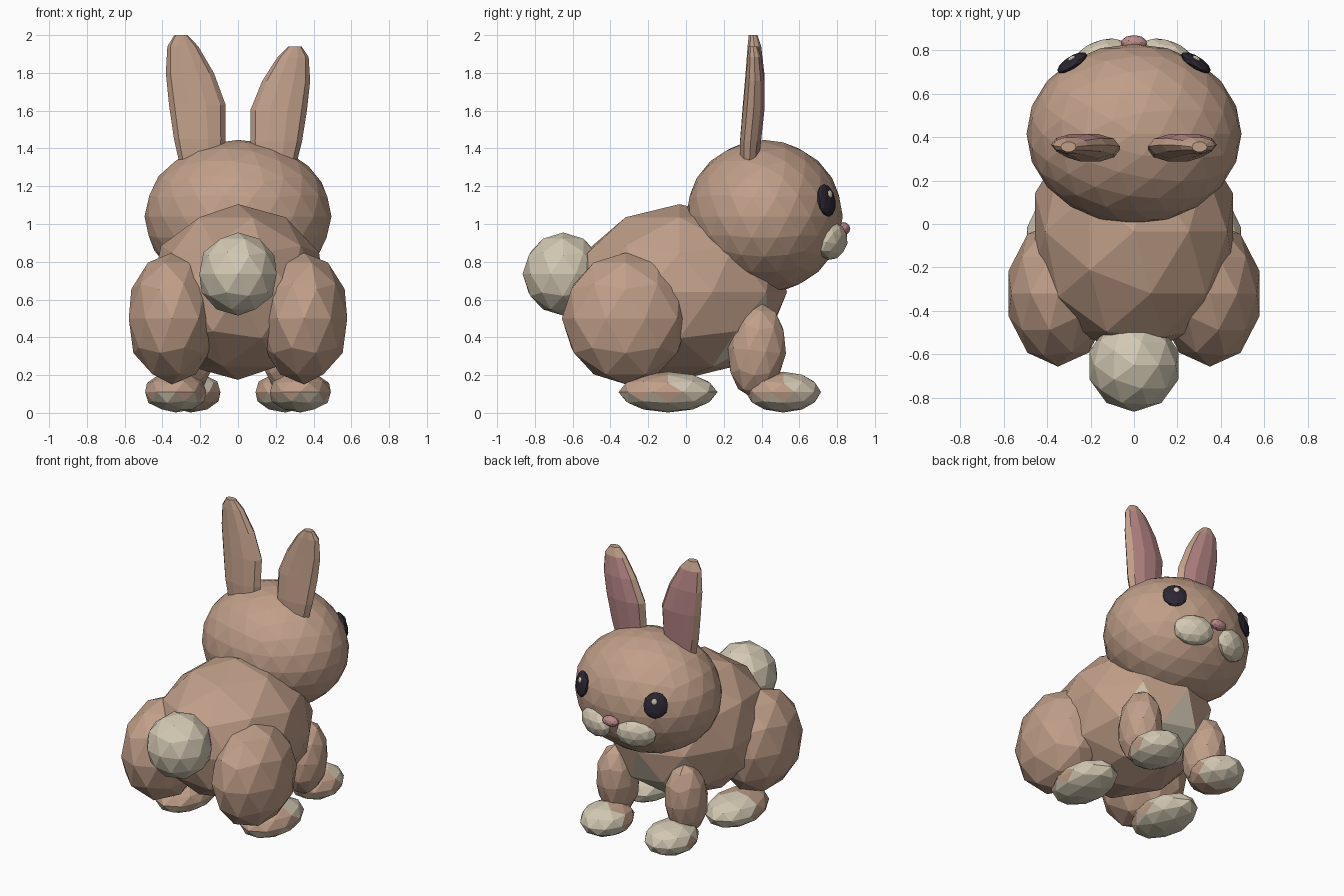
import bpy, bmesh, math
from mathutils import Matrix, Vector

if "Cube" in bpy.data.objects:
    bpy.data.objects.remove(bpy.data.objects["Cube"])


def material(name, rgb):
    m = bpy.data.materials.new(name)
    m.diffuse_color = (*rgb, 1)
    m.use_nodes = True
    m.node_tree.nodes["Principled BSDF"].inputs["Base Color"].default_value = m.diffuse_color
    return m


BROWN = material("brown_fur", (0.53, 0.345, 0.25))
CREAM = material("cream_fur", (0.65, 0.58, 0.45))
PINK = material("pink_skin", (0.50, 0.25, 0.25))
DARK = material("dark_eye", (0.025, 0.02, 0.033))


def finish(bm, name, mats, rule=None):
    """Turn a bmesh into a flat-shaded object; rule picks the second colour."""
    bmesh.ops.recalc_face_normals(bm, faces=bm.faces)
    bm.normal_update()
    for f in bm.faces:
        f.smooth = False
        if rule and rule(f.calc_center_median(), f.normal):
            f.material_index = 1
    me = bpy.data.meshes.new(name)
    bm.to_mesh(me)
    bm.free()
    for m in mats:
        me.materials.append(m)
    ob = bpy.data.objects.new(name, me)
    bpy.context.collection.objects.link(ob)
    return ob


def ball(name, centre, radii, mats, detail=2, rot=None, side=1, rule=None):
    """Low-poly ellipsoid; side = -1 mirrors it across x."""
    bm = bmesh.new()
    bmesh.ops.create_icosphere(bm, subdivisions=detail, radius=1)
    m = Matrix.Translation(centre) @ (rot or Matrix()) @ Matrix.Diagonal((*radii, 1))
    bm.transform(Matrix.Diagonal((side, 1, 1, 1)) @ m)
    return finish(bm, name, mats, rule)


# Body with pale chest faces, head, tail and nose
ball("body", (0, -0.035, 0.64), (0.48, 0.57, 0.465), [BROWN, CREAM],
     rule=lambda c, n: c.y > 0.25 and 0.32 < c.z < 0.5)
ball("head", (0, 0.415, 1.04), (0.495, 0.415, 0.405), [BROWN], detail=3)
ball("tail", (0, -0.65, 0.735), (0.215, 0.215, 0.22), [CREAM])
ball("nose", (0, 0.835, 0.975), (0.06, 0.035, 0.035), [PINK])


def foot_rule(cy):
    # Cream toes and soles, brown heel
    return lambda c, n: c.y > cy + 0.03 or n.z < -0.35


# Ear rings: height, x centre, x radius, y centre, y radius
EAR = [(1.30, 0.190, 0.115, 0.335, 0.050),
       (1.45, 0.202, 0.137, 0.342, 0.058),
       (1.63, 0.215, 0.150, 0.358, 0.060),
       (1.80, 0.255, 0.127, 0.365, 0.052),
       (1.94, 0.292, 0.082, 0.362, 0.038),
       (2.00, 0.302, 0.035, 0.355, 0.024)]


def ear(name, side, stretch):
    bm = bmesh.new()
    n = 10
    rings = []
    for z, cx, rx, cy, ry in EAR:
        z = 1.3 + (z - 1.3) * stretch
        rings.append([bm.verts.new((side * (cx + rx * math.cos(2 * math.pi * i / n)),
                                    cy + ry * math.sin(2 * math.pi * i / n), z))
                      for i in range(n)])
    for a, b in zip(rings, rings[1:]):
        for i in range(n):
            j = (i + 1) % n
            bm.faces.new((a[i], a[j], b[j], b[i]))
    bm.faces.new(rings[0])
    bm.faces.new(rings[-1])
    # Pink inner ear on the forward faces below the tip
    finish(bm, name, [BROWN, PINK],
           lambda c, nrm: nrm.y > 0.72 and c.z < 1.3 + 0.6 * stretch)


for side, tag in ((1, "right"), (-1, "left")):
    # Hind and front limbs
    ball(tag + "_haunch", (0.35, -0.32, 0.5), (0.24, 0.337, 0.348), [BROWN], side=side)
    ball(tag + "_hind_foot", (0.33, -0.095, 0.11), (0.17, 0.262, 0.108),
         [BROWN, CREAM], side=side, rule=foot_rule(-0.095))
    ball(tag + "_front_leg", (0.265, 0.375, 0.33), (0.135, 0.155, 0.25), [BROWN],
         rot=Matrix.Rotation(math.radians(-6), 4, 'X'), side=side)
    ball(tag + "_front_foot", (0.25, 0.515, 0.11), (0.165, 0.2, 0.108),
         [BROWN, CREAM], side=side, rule=foot_rule(0.515))

    # Cheek pads
    ball(tag + "_cheek", (0.155, 0.772, 0.908), (0.135, 0.072, 0.1), [CREAM],
         rot=Matrix.Rotation(math.radians(-22), 4, 'Z')
         @ Matrix.Rotation(math.radians(-12), 4, 'X'), side=side)

    # Eyes: flattened balls facing outward, with a small glint
    out = Vector((0.53, 0.83, 0.18)).normalized()
    turn = out.to_track_quat('Y', 'Z').to_matrix().to_4x4()
    eye = Vector((0.285, 0.743, 1.125))
    ball(tag + "_eye", eye, (0.08, 0.026, 0.088), [DARK], rot=turn, side=side)
    glint = eye + turn.to_3x3() @ Vector((-0.008, 0.024, 0.03))
    ball(tag + "_glint", glint, (0.02, 0.01, 0.022), [CREAM], rot=turn, side=side)

    ear(tag + "_ear", side, 1.0 if side < 0 else 0.914)
